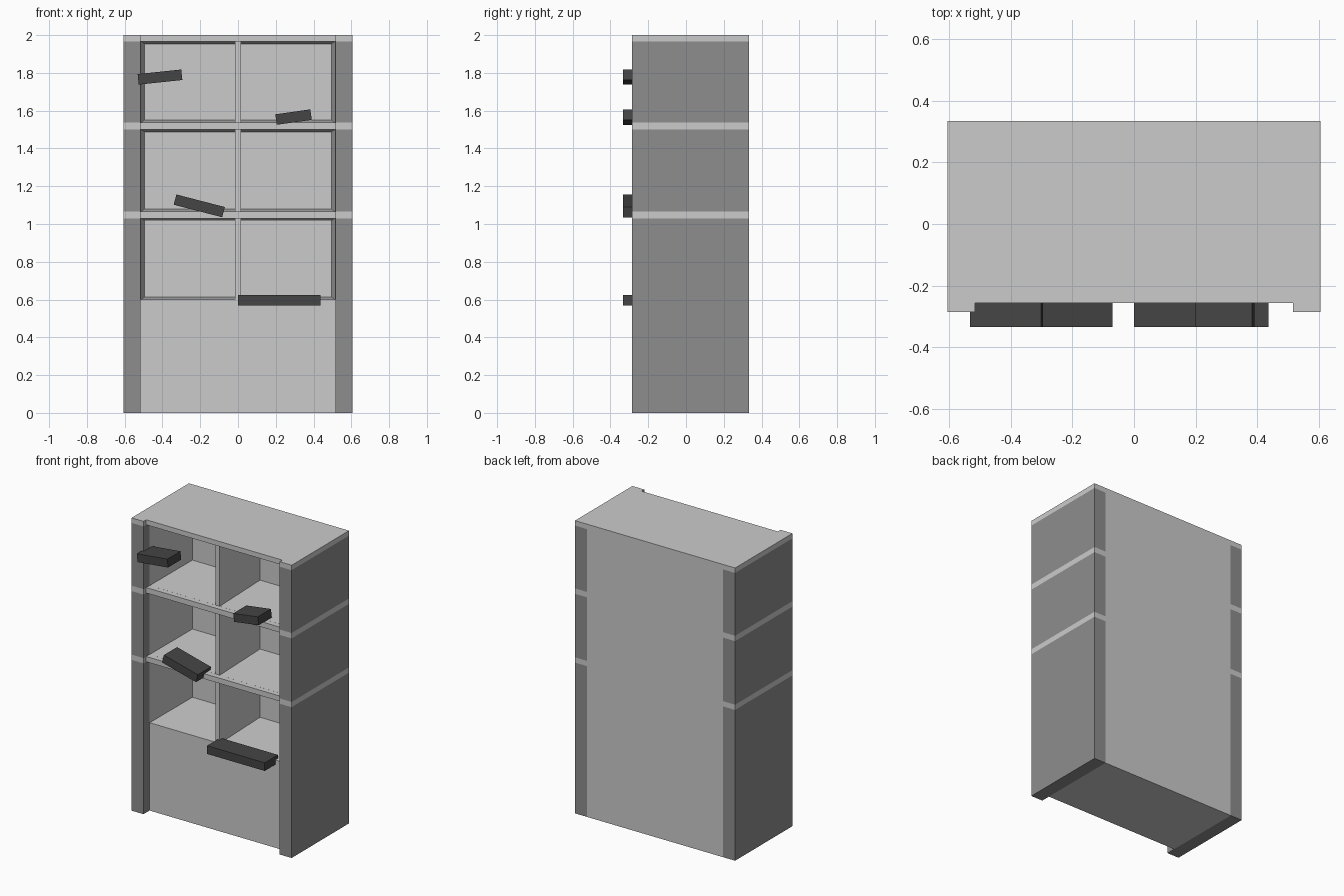
import bpy, bmesh
from math import radians

if "Cube" in bpy.data.objects:
    bpy.data.objects.remove(bpy.data.objects["Cube"])


def material(name, v):
    m = bpy.data.materials.new(name)
    m.diffuse_color = (v, v, v, 1)
    m.use_nodes = True
    m.node_tree.nodes["Principled BSDF"].inputs["Base Color"].default_value = m.diffuse_color
    return m


dark = material("dark_grey", 0.27)
black = material("near_black", 0.06)


def make(name, bm, mat=None):
    bmesh.ops.recalc_face_normals(bm, faces=bm.faces)
    me = bpy.data.meshes.new(name)
    bm.to_mesh(me)
    bm.free()
    ob = bpy.data.objects.new(name, me)
    bpy.context.collection.objects.link(ob)
    if mat:
        me.materials.append(mat)
    return ob


def loft(name, a, b, mat=None):
    """Solid between two matching point loops."""
    bm = bmesh.new()
    va = [bm.verts.new(p) for p in a]
    vb = [bm.verts.new(p) for p in b]
    n = len(va)
    bm.faces.new(va)
    bm.faces.new(vb)
    for i in range(n):
        j = (i + 1) % n
        bm.faces.new((va[i], va[j], vb[j], vb[i]))
    return make(name, bm, mat)


def rect(x0, x1, z0, z1, y):
    return [(x0, y, z0), (x1, y, z0), (x1, y, z1), (x0, y, z1)]


def box(name, x, y, z, mat=None):
    return loft(name, rect(*x, *z, y[0]), rect(*x, *z, y[1]), mat)


W, IN = 0.605, 0.515              # outer half width, inner half width
FRONT, BACK = -0.285, 0.334       # corner column depth range
BODY, LEDGE = -0.22, -0.256       # recessed front, band front
BANDS = [(1.03, 1.066), (1.50, 1.537), (1.966, 2.0)]

# Main body
body = box("cabinet_body", (-IN, IN), (BODY, BACK), (0, 1.985))

# Six tapered compartments
rows = [(0.60, 1.03), (1.066, 1.50), (1.537, 1.966)]
for z0, z1 in rows:
    for s in (-1, 1):
        cut = loft("compartment_cutter",
                   rect(s * 0.016, s * (IN - 0.001), z0, z1, BODY - 0.01),
                   rect(s * 0.016, s * 0.495, z0 + 0.013, z1 - 0.012, 0.215))
        cut.hide_render = True
        cut.hide_viewport = True
        cut.display_type = 'WIRE'
        mod = body.modifiers.new("compartment", 'BOOLEAN')
        mod.operation = 'DIFFERENCE'
        mod.solver = 'EXACT'
        mod.object = cut

# Dark side columns, in sections between the bands
for z0, z1 in [(0, 1.03), (1.066, 1.50), (1.537, 1.966)]:
    for s in (-1, 1):
        box("side_column", (s * IN, s * W), (FRONT, BACK), (z0, z1), dark)

# Shelf bands and top with forward ears over the columns
outline = [(-W, BACK), (-W, FRONT), (-IN, FRONT), (-IN, LEDGE),
           (IN, LEDGE), (IN, FRONT), (W, FRONT), (W, BACK)]
for (z0, z1), name in zip(BANDS, ("lower_band", "upper_band", "top_board")):
    loft(name, [(x, y, z0) for x, y in outline], [(x, y, z1) for x, y in outline])

# Loose dark blocks across the front: x, z, length, tilt
for x, z, length, tilt in [(-0.413, 1.778, 0.232, 6), (0.294, 1.566, 0.187, 8),
                           (-0.205, 1.096, 0.265, -14.5), (0.218, 0.596, 0.436, 0)]:
    block = box("front_block", (-length / 2, length / 2), (-0.334, -0.192),
                (-0.028, 0.028), black)
    block.location = (x, 0, z)
    block.rotation_euler.y = -radians(tilt)
